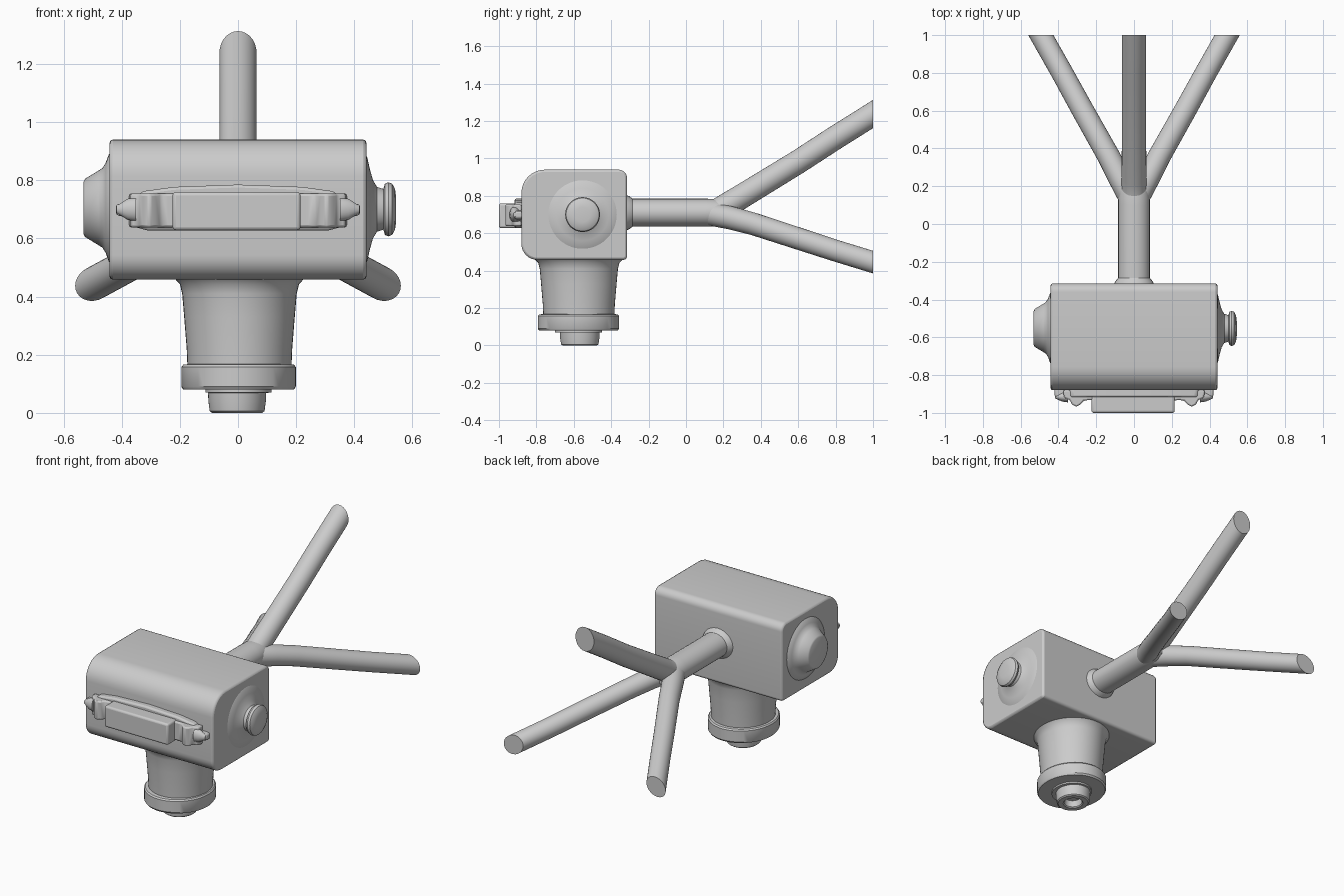
import bpy, bmesh
from math import sin, cos, tau, pi, radians
from mathutils import Vector, Matrix

if "Cube" in bpy.data.objects:
    bpy.data.objects.remove(bpy.data.objects["Cube"])


def finish(name, bm, bevel=0.0, segs=3, angle=35):
    bmesh.ops.remove_doubles(bm, verts=bm.verts, dist=1e-5)
    bmesh.ops.recalc_face_normals(bm, faces=bm.faces)
    me = bpy.data.meshes.new(name)
    bm.to_mesh(me)
    bm.free()
    ob = bpy.data.objects.new(name, me)
    bpy.context.collection.objects.link(ob)
    if bevel:
        m = ob.modifiers.new("bevel", 'BEVEL')
        m.width, m.segments, m.limit_method = bevel, segs, 'ANGLE'
        m.angle_limit = radians(40)
    bpy.ops.object.select_all(action='DESELECT')
    ob.select_set(True)
    bpy.context.view_layer.objects.active = ob
    bpy.ops.object.shade_smooth_by_angle(angle=radians(angle))
    return ob


def loft(bm, rings):
    """Skin a list of point rings and cap both ends."""
    vs = [[bm.verts.new(p) for p in r] for r in rings]
    n = len(vs[0])
    for a, b in zip(vs, vs[1:]):
        for i in range(n):
            bm.faces.new((a[i], a[(i + 1) % n], b[(i + 1) % n], b[i]))
    bm.faces.new(vs[0])
    bm.faces.new(vs[-1])


def lathe(name, profile, loc, turn=None, scale=(1, 1, 1), segs=48):
    """Turn (radius, height) points about z, then rotate and place."""
    bm = bmesh.new()
    loft(bm, [[Vector((r * cos(tau * i / segs), r * sin(tau * i / segs), h))
               for i in range(segs)] for r, h in profile])
    mat = Matrix.Translation(loc) @ (turn or Matrix()) @ Matrix.Diagonal((*scale, 1))
    bmesh.ops.transform(bm, matrix=mat, verts=bm.verts)
    return finish(name, bm)


def tube(name, path, radii, squash=1.0, segs=28):
    """Sweep a round section along a path and trim it flat at y = 1."""
    bm = bmesh.new()
    pts, rings = [Vector(p) for p in path], []
    for i, p in enumerate(pts):
        t = (pts[min(i + 1, len(pts) - 1)] - pts[max(i - 1, 0)]).normalized()
        side = t.cross(Vector((0, 0, 1))).normalized()
        up = side.cross(t)
        rings.append([p + radii[i] * (side * cos(tau * k / segs) + up * squash * sin(tau * k / segs))
                      for k in range(segs)])
    loft(bm, rings)
    cut = bmesh.ops.bisect_plane(bm, geom=bm.verts[:] + bm.edges[:] + bm.faces[:],
                                 plane_co=(0, 1, 0), plane_no=(0, 1, 0), clear_outer=True)
    edges = [e for e in cut['geom_cut'] if isinstance(e, bmesh.types.BMEdge)]
    if edges:
        bmesh.ops.holes_fill(bm, edges=edges)
    return finish(name, bm)


def extrude(name, pts, vec, bevel=0.0, segs=3, angle=35):
    """Extrude a closed outline along a vector."""
    bm = bmesh.new()
    loft(bm, [[Vector(p) for p in pts], [Vector(p) + Vector(vec) for p in pts]])
    return finish(name, bm, bevel, segs, angle)


# Main housing: rounded side outline, tight corners at the back
outline = []
for y, z, r, start in ((-0.315, 0.94, 0.045, 0), (-0.88, 0.94, 0.125, 90),
                       (-0.88, 0.458, 0.085, 180), (-0.315, 0.458, 0.02, 270)):
    cy = y - r if y > -0.5 else y + r
    cz = z - r if z > 0.7 else z + r
    for k in range(9):
        a = radians(start + 90 * k / 8)
        outline.append((-0.442, cy + r * cos(a), cz + r * sin(a)))
extrude("housing", outline, (0.884, 0, 0), 0.012, 2)

# Side knobs
to_left, to_right = Matrix.Rotation(-pi / 2, 4, 'Y'), Matrix.Rotation(pi / 2, 4, 'Y')
lathe("left_boss", [(0.195, 0.43), (0.185, 0.444), (0.155, 0.455), (0.137, 0.466),
                    (0.128, 0.48), (0.1, 0.526), (0.09, 0.531)],
      (0, -0.55, 0.705), to_left)
lathe("right_button", [(0.2, 0.43), (0.18, 0.444), (0.14, 0.453), (0.1, 0.464),
                       (0.077, 0.478), (0.07, 0.5), (0.088, 0.505), (0.093, 0.517),
                       (0.088, 0.53), (0.07, 0.54), (0.04, 0.544)],
      (0, -0.553, 0.7), to_right)

# Lower barrel with flared top, collar and hollow nozzle
lathe("barrel", [(0.236, 0.47), (0.226, 0.458), (0.211, 0.442), (0.203, 0.41),
                 (0.196, 0.33), (0.187, 0.22), (0.184, 0.15)],
      (0.005, -0.573, 0), scale=(0.97, 1.03, 1))
lathe("collar", [(0.18, 0.168), (0.2, 0.166), (0.207, 0.158), (0.207, 0.09),
                 (0.2, 0.08), (0.12, 0.08), (0.12, 0.07), (0.09, 0.068)],
      (0.002, -0.575, 0), scale=(0.95, 1.05, 1))
lathe("nozzle", [(0.105, 0.09), (0.103, 0.04), (0.098, 0.006), (0.09, 0.0),
                 (0.06, 0.0), (0.054, 0.006), (0.05, 0.045)],
      (-0.003, -0.568, 0), scale=(0.96, 1.02, 1))

# Front bracket: backing plate, grip bar and end lugs
half = [(0, 0.785), (0.22, 0.777), (0.33, 0.762), (0.365, 0.722), (0.42, 0.718),
        (0.42, 0.68), (0.38, 0.672), (0.35, 0.638), (0.31, 0.627)]
plate = [(x, -0.865, z) for x, z in half] + [(-x, -0.865, z) for x, z in half[:0:-1]]
extrude("bracket_plate", plate, (0, -0.052, 0), 0.01, 2)
bar = [(-0.225, -0.9, 0.628), (0.215, -0.9, 0.628), (0.215, -0.9, 0.76), (-0.225, -0.9, 0.76)]
extrude("grip_bar", bar, (0, -0.1, 0), 0.012)
for s, side in ((-1, "left"), (1, "right")):
    lug = [(0.2, -0.88), (0.2, -0.935), (0.24, -0.932), (0.265, -0.935), (0.283, -0.955),
           (0.305, -0.968), (0.328, -0.955), (0.342, -0.93), (0.37, -0.92), (0.375, -0.88)]
    extrude(side + "_lug", [(s * x, y, 0.638) for x, y in lug], (0, 0, 0.116), 0.008, 2, 50)
    lathe(side + "_lug_tip", [(0.042, 0), (0.036, 0.03), (0.02, 0.055), (0.012, 0.068)],
          (s * 0.35, -0.915, 0.7), to_right if s > 0 else to_left, (1, 0.7, 1), 24)

# Rear stem splitting into three prongs
tube("rear_stem", [(0, y, 0.71) for y in (-0.33, -0.305, -0.285, 0.1, 0.16, 0.21, 0.25)],
     (0.11, 0.1, 0.084, 0.084, 0.083, 0.074, 0.045), 0.89)
tube("upper_prong", [(0, 0.08, 0.705), (0, 0.17, 0.722), (0, 0.24, 0.762), (0, 0.35, 0.829),
                     (0, 0.6, 0.982), (0, 0.8, 1.112), (0, 1.1, 1.3)],
     (0.06, 0.066, 0.066, 0.065, 0.064, 0.064, 0.064))
for s, side in ((-1, "left"), (1, "right")):
    tube(side + "_prong", [(0, 0.08, 0.705), (s * 0.03, 0.16, 0.698), (s * 0.073, 0.24, 0.682),
                           (s * 0.135, 0.36, 0.65), (s * 0.27, 0.6, 0.572),
                           (s * 0.38, 0.8, 0.507), (s * 0.55, 1.1, 0.415)],
         (0.055, 0.063, 0.062, 0.06, 0.059, 0.058, 0.058))
